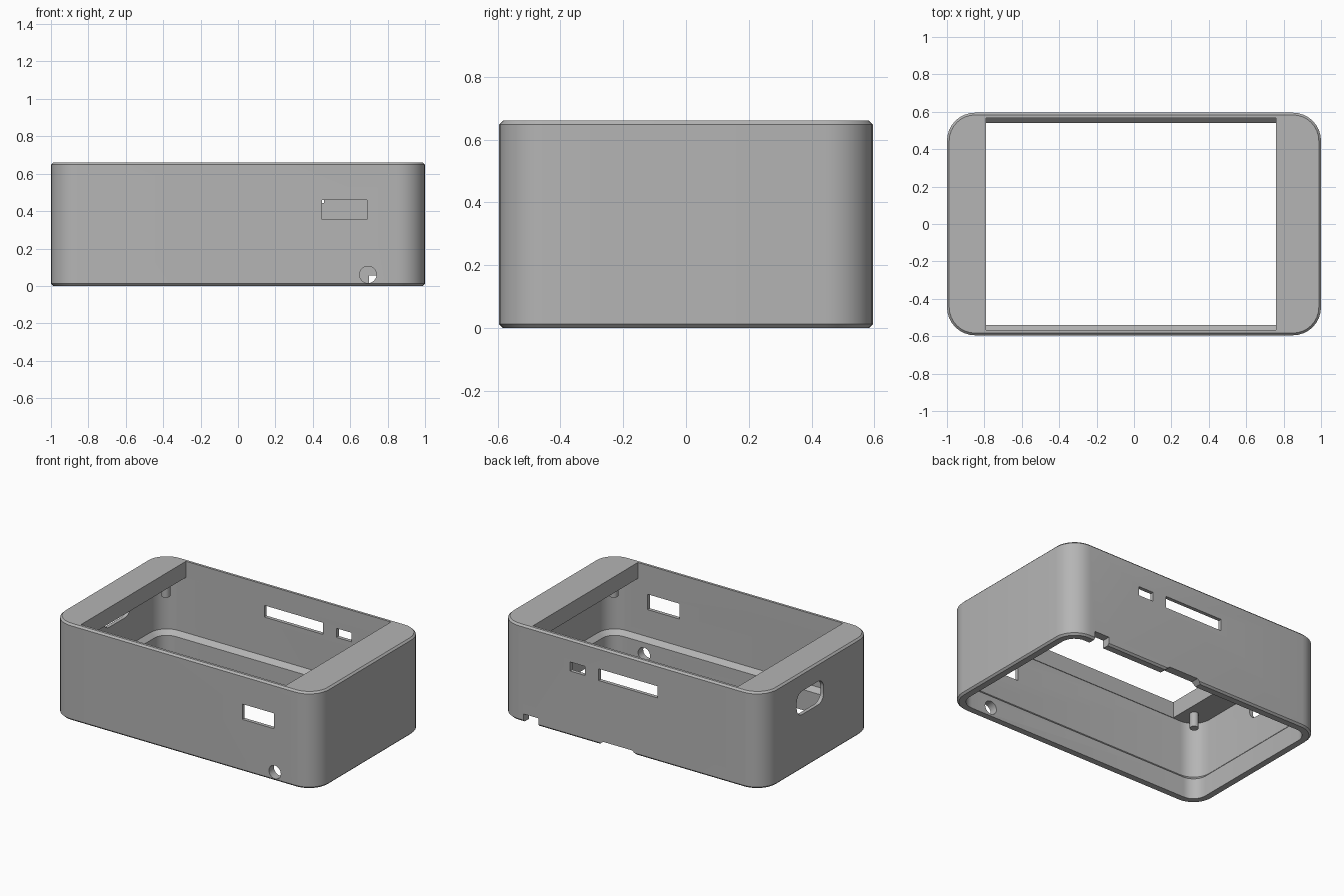
import bpy
import bmesh
from math import cos, sin, pi, radians

default = bpy.data.objects.get("Cube")
if default:
    bpy.data.objects.remove(default, do_unlink=True)

HALF_X, HALF_Y, HEIGHT, RADIUS = 1.0, 0.595, 0.66, 0.15
SLAB_BOTTOM = 0.55

grey = bpy.data.materials.new("mid grey")
grey.use_nodes = True
grey.diffuse_color = (0.46, 0.46, 0.46, 1)
grey.node_tree.nodes["Principled BSDF"].inputs["Base Color"].default_value = grey.diffuse_color


def rounded_rect(hx, hy, r, steps=8):
    """Counter-clockwise outline of a rounded rectangle."""
    pts = []
    for k, (sx, sy) in enumerate(((1, 1), (-1, 1), (-1, -1), (1, -1))):
        for i in range(steps + 1):
            a = (k + i / steps) * pi / 2
            pts.append((sx * (hx - r) + r * cos(a), sy * (hy - r) + r * sin(a)))
    return pts


def rect(u0, u1, v0, v1):
    return [(u0, v0), (u1, v0), (u1, v1), (u0, v1)]


def loft(name, loops):
    """Solid skinned through equal-sized loops and capped at both ends."""
    bm = bmesh.new()
    rings = [[bm.verts.new(p) for p in loop] for loop in loops]
    n = len(rings[0])
    for a, b in zip(rings, rings[1:]):
        for i in range(n):
            j = (i + 1) % n
            bm.faces.new((a[i], a[j], b[j], b[i]))
    bm.faces.new(rings[0])
    bm.faces.new(rings[-1])
    bmesh.ops.recalc_face_normals(bm, faces=bm.faces)
    mesh = bpy.data.meshes.new(name)
    bm.to_mesh(mesh)
    bm.free()
    mesh.materials.append(grey)
    obj = bpy.data.objects.new(name, mesh)
    bpy.context.collection.objects.link(obj)
    return obj


def cut(target, outline, axis, start, end):
    """Cut a prism through the target along the given axis."""
    place = {"x": lambda u, v, w: (w, u, v),
             "y": lambda u, v, w: (u, w, v),
             "z": lambda u, v, w: (u, v, w)}[axis]
    cutter = loft("cutter", [[place(u, v, w) for u, v in outline] for w in (start, end)])
    cutter.hide_render = True
    mod = target.modifiers.new("cut", "BOOLEAN")
    mod.operation = "DIFFERENCE"
    mod.solver = "EXACT"
    mod.object = cutter
    bpy.context.view_layer.objects.active = target
    bpy.ops.object.modifier_apply(modifier=mod.name)
    bpy.data.objects.remove(cutter, do_unlink=True)


def smooth(obj):
    bpy.ops.object.select_all(action="DESELECT")
    obj.select_set(True)
    bpy.context.view_layer.objects.active = obj
    bpy.ops.object.shade_smooth_by_angle(angle=radians(30))


# Case shell: (inset, height) profile from the roof, down the outside, up the inside
profile = [(0.012, HEIGHT), (0, HEIGHT - 0.012), (0, 0.012), (0.012, 0),
           (0.055, 0), (0.055, 0.14), (0.025, 0.17), (0.025, SLAB_BOTTOM)]
case = loft("case_shell", [
    [(x, y, z) for x, y in rounded_rect(HALF_X - d, HALF_Y - d, RADIUS - d)]
    for d, z in profile])

# Display opening in the roof
cut(case, rect(-0.79, 0.76, -0.566, 0.566), "z", 0.5, 0.8)

# Front window and round hole
cut(case, rect(0.45, 0.69, 0.355, 0.46), "y", -0.7, -0.5)
hole = [(0.695 + 0.045 * cos(i * pi / 16), 0.06 + 0.045 * sin(i * pi / 16)) for i in range(32)]
cut(case, hole, "y", -0.7, -0.4)

# Back slots
cut(case, rect(-0.2, 0.243, 0.435, 0.515), "y", 0.5, 0.7)
cut(case, rect(0.345, 0.46, 0.442, 0.504), "y", 0.5, 0.7)

# Back notches in the lower rim
cut(case, rect(0.7, 0.81, -0.1, 0.055), "y", 0.4, 0.7)
cut(case, [(-0.04, -0.1), (0.24, -0.1), (0.24, 0), (0.21, 0.025), (-0.01, 0.025), (-0.04, 0)],
    "y", 0.4, 0.7)

# Rounded port in the side wall
port = [(0.088 + u, 0.455 + v) for u, v in rounded_rect(0.145, 0.08, 0.06)]
cut(case, port, "x", -1.1, -0.9)
smooth(case)

# Mounting pegs under the roof corners
for sx, side in ((-1, "right"), (1, "left")):
    for sy, end in ((-1, "front"), (1, "back")):
        ring = rounded_rect(0.028, 0.028, 0.0279, 4)
        peg = loft(f"peg_{end}_{side}", [
            [(sx * 0.86 + x, sy * 0.45 + y, z) for x, y in ring]
            for z in (0.45, SLAB_BOTTOM + 0.02)])
        smooth(peg)
